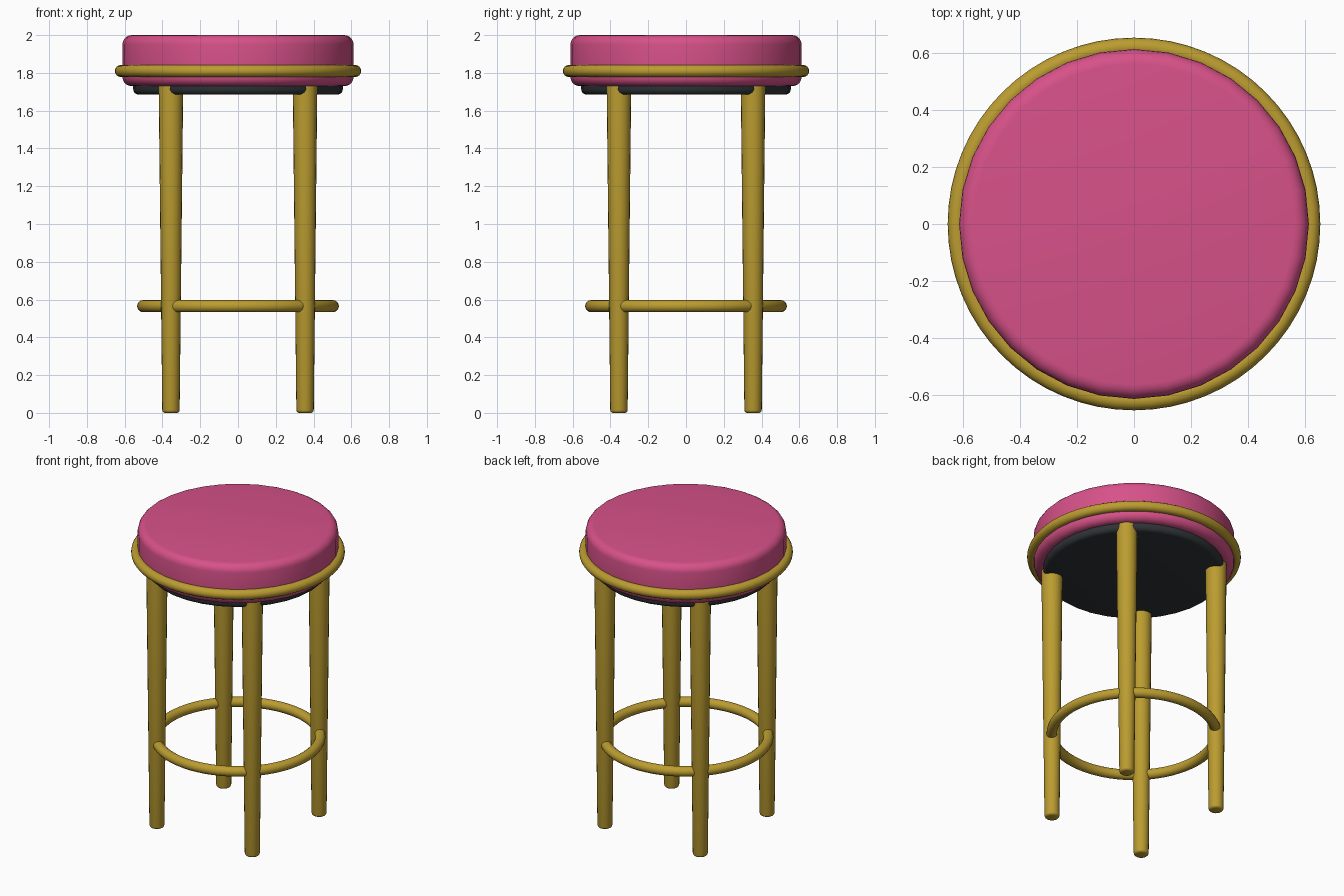
import bpy, math

if "Cube" in bpy.data.objects:
    bpy.data.objects.remove(bpy.data.objects["Cube"])


def material(name, rgb):
    m = bpy.data.materials.new(name)
    m.diffuse_color = (*rgb, 1)
    m.use_nodes = True
    m.node_tree.nodes["Principled BSDF"].inputs["Base Color"].default_value = m.diffuse_color
    return m


pink = material("pink upholstery", (0.68, 0.083, 0.25))
gold = material("brushed gold", (0.50, 0.335, 0.03))
dark = material("dark grey", (0.028, 0.033, 0.037))


def finish(name, mat):
    ob = bpy.context.object
    ob.name = name
    ob.data.materials.append(mat)
    bpy.ops.object.shade_smooth_by_angle(angle=math.radians(40))
    return ob


def arc(cx, cz, r, a0, a1, n=5):
    """Profile points (radius, height) along a quarter round."""
    return [(cx + r * math.cos(math.radians(a0 + (a1 - a0) * i / n)),
             cz + r * math.sin(math.radians(a0 + (a1 - a0) * i / n)))
            for i in range(n + 1)]


def lathe(name, profile, mat, sides, x=0, y=0):
    """Solid of revolution with flat caps."""
    verts, faces, n = [], [], len(profile)
    for r, z in profile:
        for k in range(sides):
            a = 2 * math.pi * k / sides
            verts.append((r * math.cos(a), r * math.sin(a), z))
    for i in range(n - 1):
        for k in range(sides):
            j = (k + 1) % sides
            faces.append((i * sides + k, i * sides + j,
                          (i + 1) * sides + j, (i + 1) * sides + k))
    faces.append(tuple(reversed(range(sides))))
    faces.append(tuple(range((n - 1) * sides, n * sides)))
    me = bpy.data.meshes.new(name)
    me.from_pydata(verts, [], faces)
    ob = bpy.data.objects.new(name, me)
    ob.location = (x, y, 0)
    bpy.context.collection.objects.link(ob)
    bpy.ops.object.select_all(action='DESELECT')
    ob.select_set(True)
    bpy.context.view_layer.objects.active = ob
    return finish(name, mat)


def ring(name, z, major, minor):
    bpy.ops.mesh.primitive_torus_add(
        location=(0, 0, z), major_radius=major, minor_radius=minor,
        major_segments=64, minor_segments=16)
    return finish(name, gold)


# Padded seat with rounded rims
lathe("seat_cushion",
      arc(0.562, 1.78, 0.05, -90, 0) + arc(0.562, 1.95, 0.05, 0, 90), pink, 32)

# Plate under the seat
lathe("seat_base", arc(0.525, 1.715, 0.03, -90, 0) + [(0.555, 1.74)], dark, 32)

# Rings around the seat and the legs
ring("seat_trim_ring", 1.81, 0.62, 0.032)
ring("foot_ring", 0.565, 0.502, 0.032)

# Four tapered legs
leg = arc(0.031, 0.015, 0.015, -90, 0, 3) + [(0.065, 1.73)]
for sx, side in ((-1, "left"), (1, "right")):
    for sy, end in ((-1, "front"), (1, "back")):
        lathe(f"{end}_{side}_leg", leg, gold, 20, sx * 0.355, sy * 0.355)
